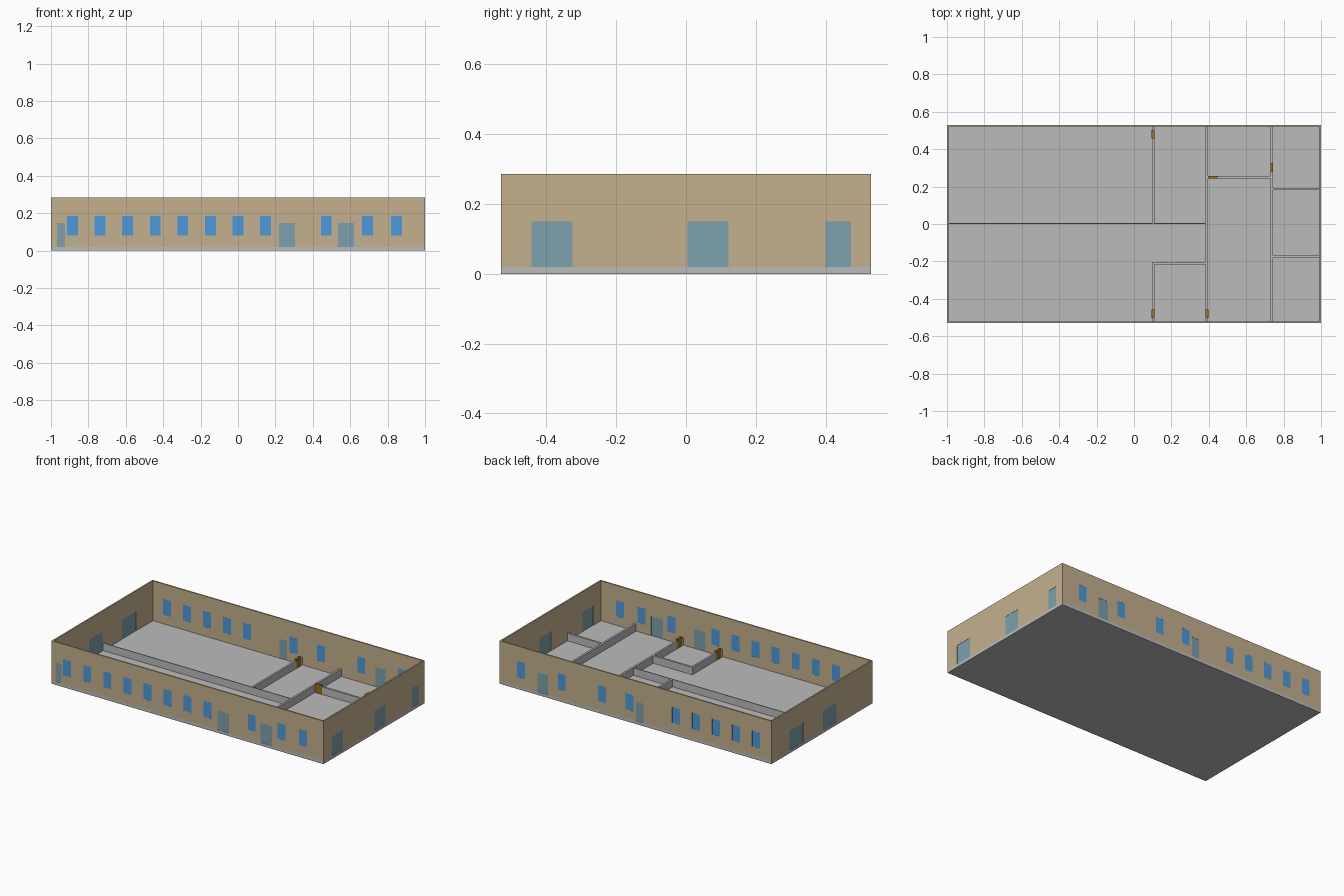
import bpy
import bmesh
from mathutils import Matrix

if "Cube" in bpy.data.objects:
    bpy.data.objects.remove(bpy.data.objects["Cube"])

W, D, H = 1.0, 0.53, 0.285      # half length, half depth, wall height
SLAB, T = 0.02, 0.01            # slab height, outer wall thickness
PART_TOP = 0.07                 # top of the low partitions


def material(name, rgb):
    m = bpy.data.materials.new(name)
    m.diffuse_color = (*rgb, 1)
    m.use_nodes = True
    m.node_tree.nodes["Principled BSDF"].inputs["Base Color"].default_value = m.diffuse_color
    return m


TAN = material("tan_wall", (0.558, 0.440, 0.266))
GREY = material("grey_concrete", (0.50, 0.50, 0.50))
BLUE = material("blue_glass", (0.069, 0.323, 0.73))
TEAL = material("teal_door_glass", (0.202, 0.356, 0.413))
BROWN = material("brown_wood", (0.35, 0.147, 0.01))


def boxes(name, spans, mat):
    """One object made of boxes, each given as (x0, x1, y0, y1, z0, z1)."""
    bm = bmesh.new()
    for x0, x1, y0, y1, z0, z1 in spans:
        mtx = Matrix.Translation(((x0 + x1) / 2, (y0 + y1) / 2, (z0 + z1) / 2))
        mtx = mtx @ Matrix.Diagonal((x1 - x0, y1 - y0, z1 - z0, 1))
        bmesh.ops.create_cube(bm, size=1, matrix=mtx)
    me = bpy.data.meshes.new(name)
    bm.to_mesh(me)
    bm.free()
    ob = bpy.data.objects.new(name, me)
    me.materials.append(mat)
    bpy.context.collection.objects.link(ob)
    return ob


def opening(side, a, b, z0, z1, thick):
    """Box spanning a..b along a wall, centred in the wall's thickness."""
    sign = 1 if side in ("back", "right") else -1
    c = sign * ((D if side in ("front", "back") else W) - T / 2)
    if side in ("front", "back"):
        return (a, b, c - thick / 2, c + thick / 2, z0, z1)
    return (c - thick / 2, c + thick / 2, a, b, z0, z1)


# Window centres and door spans on each wall
window_centres = {
    "front": [-0.885 + 0.1475 * i for i in range(8)] + [0.472, 0.692, 0.848],
    "back": [-0.887 + 0.147 * i for i in range(5)] + [0.043, 0.246, 0.542, 0.842],
}
door_spans = {
    "front": [(-0.968, -0.925), (0.219, 0.305), (0.535, 0.62)],
    "back": [(-0.06, -0.003), (0.645, 0.72)],
    "right": [(-0.442, -0.325), (0.005, 0.122), (0.40, 0.473)],
    "left": [(-0.152, -0.008), (0.197, 0.342)],
}
windows = [(s, c - 0.029, c + 0.029, 0.08, 0.186)
           for s, cs in window_centres.items() for c in cs]
doors = [(s, a, b, SLAB, 0.149) for s, ds in door_spans.items() for a, b in ds]

# Floor slab
boxes("floor_slab", [(-W, W, -D, D, 0, SLAB)], GREY)

# Outer walls with openings cut through
walls = boxes("outer_walls", [(-W, W, -D, D, SLAB, H)], TAN)
room = boxes("room_cutter", [(-W + T, W - T, -D + T, D - T, -0.1, H + 0.1)], TAN)
holes = boxes("opening_cutter",
              [opening(s, a, b, z0 if z0 > SLAB else -0.05, z1, 0.03)
               for s, a, b, z0, z1 in windows + doors], TAN)
for cutter in (room, holes):
    cutter.hide_render = True
    cutter.hide_viewport = False
    mod = walls.modifiers.new(cutter.name, "BOOLEAN")
    mod.operation = "DIFFERENCE"
    mod.solver = "EXACT"
    mod.object = cutter
dg = bpy.context.evaluated_depsgraph_get()
cut_mesh = bpy.data.meshes.new_from_object(walls.evaluated_get(dg))
walls.modifiers.clear()
walls.data = cut_mesh
for cutter in (room, holes):
    bpy.data.objects.remove(cutter)

# Glazing in the openings
boxes("windows", [opening(*w, 0.0096) for w in windows], BLUE)
boxes("outer_doors", [opening(*d, 0.007) for d in doors], TEAL)

# Low interior partitions: along x as (y, x0, x1), along y as (x, y0, y1)
P = 0.0065
IX, IY = W - T, D - T
along_x = [(-0.21, 0.102 - P, 0.39), (0.25, 0.39, 0.737),
           (0.187, 0.737, IX), (-0.175, 0.737, IX)]
along_y = [(0.102, 0.0, IY), (0.102, -IY, -0.21), (0.39, -IY, IY), (0.737, -IY, IY)]
boxes("long_partition", [(-IX, 0.39, -0.001, 0.005, SLAB, PART_TOP)], GREY)
boxes("cross_partitions",
      [(a, b, y - P, y + P, SLAB, PART_TOP) for y, a, b in along_x], GREY)
boxes("room_partitions",
      [(x - P, x + P, a, b, SLAB, PART_TOP) for x, a, b in along_y], GREY)

# Interior wooden doors, slightly taller and thicker than the partitions
Q = 0.0075
inner = [(x - Q, x + Q, y - 0.023, y + 0.023)
         for x, y in [(0.102, 0.48), (0.102, -0.48), (0.39, -0.48), (0.737, 0.302)]]
inner.append((0.398, 0.446, 0.25 - Q, 0.25 + Q))
boxes("inner_doors", [(*d, SLAB, 0.08) for d in inner], BROWN)
